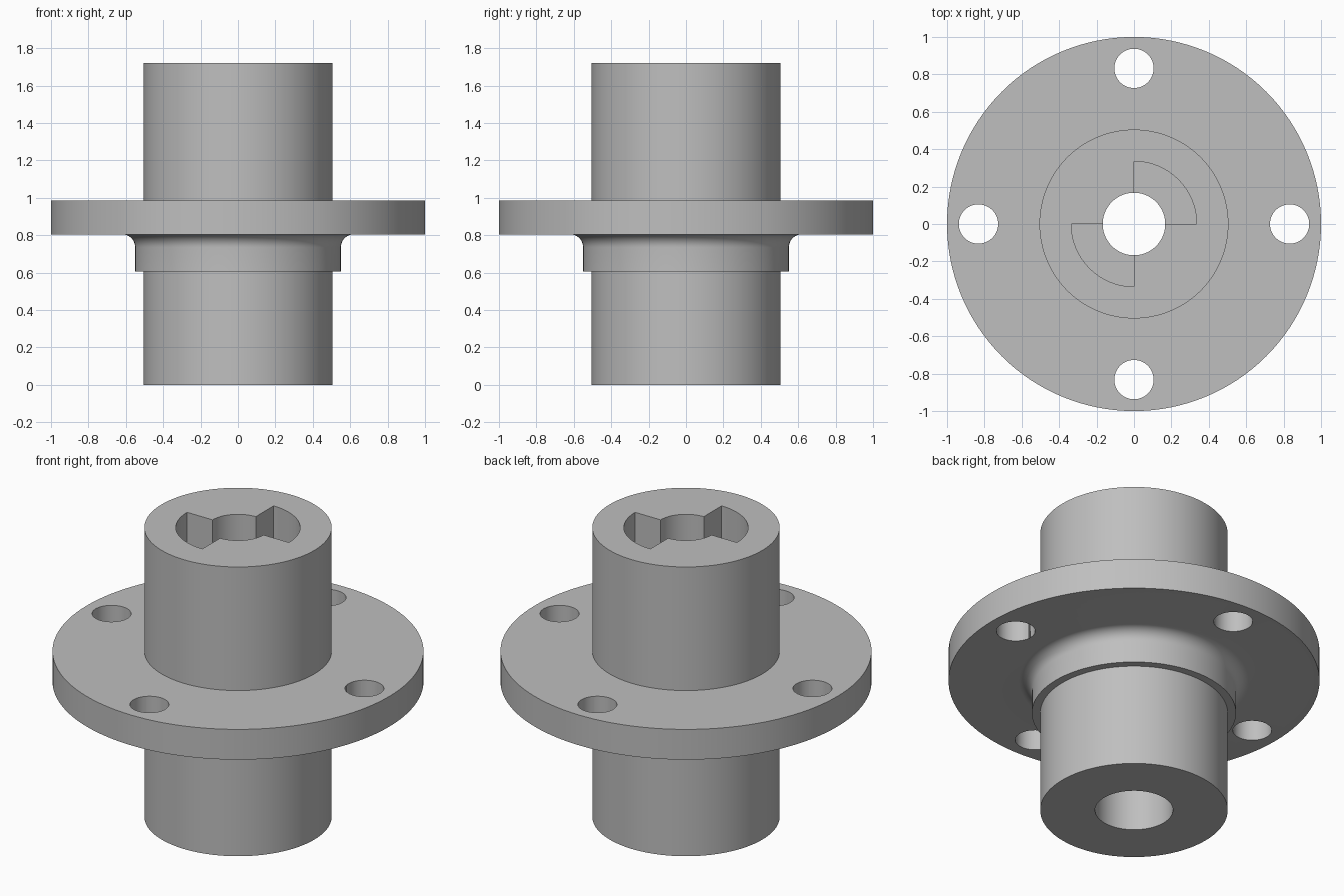
import bpy
import bmesh
from math import cos, sin, pi, radians

SEGMENTS = 128

default = bpy.data.objects.get("Cube")
if default:
    bpy.data.objects.remove(default, do_unlink=True)

# Single grey metal colour
GREY = (0.52, 0.52, 0.52, 1.0)
metal = bpy.data.materials.new("grey metal")
metal.use_nodes = True
metal.diffuse_color = GREY
metal.node_tree.nodes["Principled BSDF"].inputs["Base Color"].default_value = GREY


def add_object(name, bm):
    bmesh.ops.recalc_face_normals(bm, faces=bm.faces)
    mesh = bpy.data.meshes.new(name)
    bm.to_mesh(mesh)
    bm.free()
    mesh.materials.append(metal)
    obj = bpy.data.objects.new(name, mesh)
    bpy.context.collection.objects.link(obj)
    return obj


def lathe(name, profile):
    """Turn a closed (radius, height) profile around the z axis."""
    bm = bmesh.new()
    rings = [[bm.verts.new((r * cos(2 * pi * i / SEGMENTS), r * sin(2 * pi * i / SEGMENTS), z))
              for i in range(SEGMENTS)] for r, z in profile]
    for a, b in zip(rings, rings[1:] + rings[:1]):
        for i in range(SEGMENTS):
            j = (i + 1) % SEGMENTS
            bm.faces.new((a[i], a[j], b[j], b[i]))
    return add_object(name, bm)


def prism(name, outline, bottom, top):
    """Extrude a flat (x, y) outline from bottom to top."""
    bm = bmesh.new()
    face = bm.faces.new([bm.verts.new((x, y, bottom)) for x, y in outline])
    raised = bmesh.ops.extrude_face_region(bm, geom=[face])["geom"]
    verts = [v for v in raised if isinstance(v, bmesh.types.BMVert)]
    bmesh.ops.translate(bm, verts=verts, vec=(0, 0, top - bottom))
    return add_object(name, bm)


def arc(cx, cy, radius, start, end, steps):
    angles = [radians(start + (end - start) * i / steps) for i in range(steps + 1)]
    return [(cx + radius * cos(a), cy + radius * sin(a)) for a in angles]


def cut(target, cutter):
    cutter.hide_render = True
    mod = target.modifiers.new("cut", 'BOOLEAN')
    mod.operation = 'DIFFERENCE'
    mod.solver = 'EXACT'
    mod.object = cutter
    bpy.context.view_layer.objects.active = target
    bpy.ops.object.modifier_apply(modifier=mod.name)
    bpy.data.objects.remove(cutter, do_unlink=True)


# Turned body: sleeve, collar, fillet, flange, upper sleeve and stepped bore
fillet = arc(0.62, 0.735, 0.07, 180, 90, 10)
profile = [(0.21, 0), (0.505, 0), (0.505, 0.605), (0.55, 0.605)] + fillet + [
    (1, 0.805), (1, 0.985), (0.505, 0.985), (0.505, 1.72),
    (0.167, 1.72), (0.167, 0.8), (0.21, 0.8)]
hub = lathe("flanged_hub", profile)

# Four bolt holes through the flange
for k in range(4):
    cx, cy = 0.832 * cos(k * pi / 2), 0.832 * sin(k * pi / 2)
    cut(hub, prism("bolt_hole_cutter", arc(cx, cy, 0.105, 0, 360, 48)[:-1], 0.7, 1.1))

# Two opposite quarter-circle drive pockets in the top
for start in (0, 180):
    sector = [(0, 0)] + arc(0, 0, 0.335, start, start + 90, 32)
    cut(hub, prism("drive_pocket_cutter", sector, 1.2, 1.9))

# Smooth round walls, keep the machined edges sharp
bpy.ops.object.select_all(action='DESELECT')
hub.select_set(True)
bpy.context.view_layer.objects.active = hub
bpy.ops.object.shade_smooth_by_angle(angle=radians(30))
